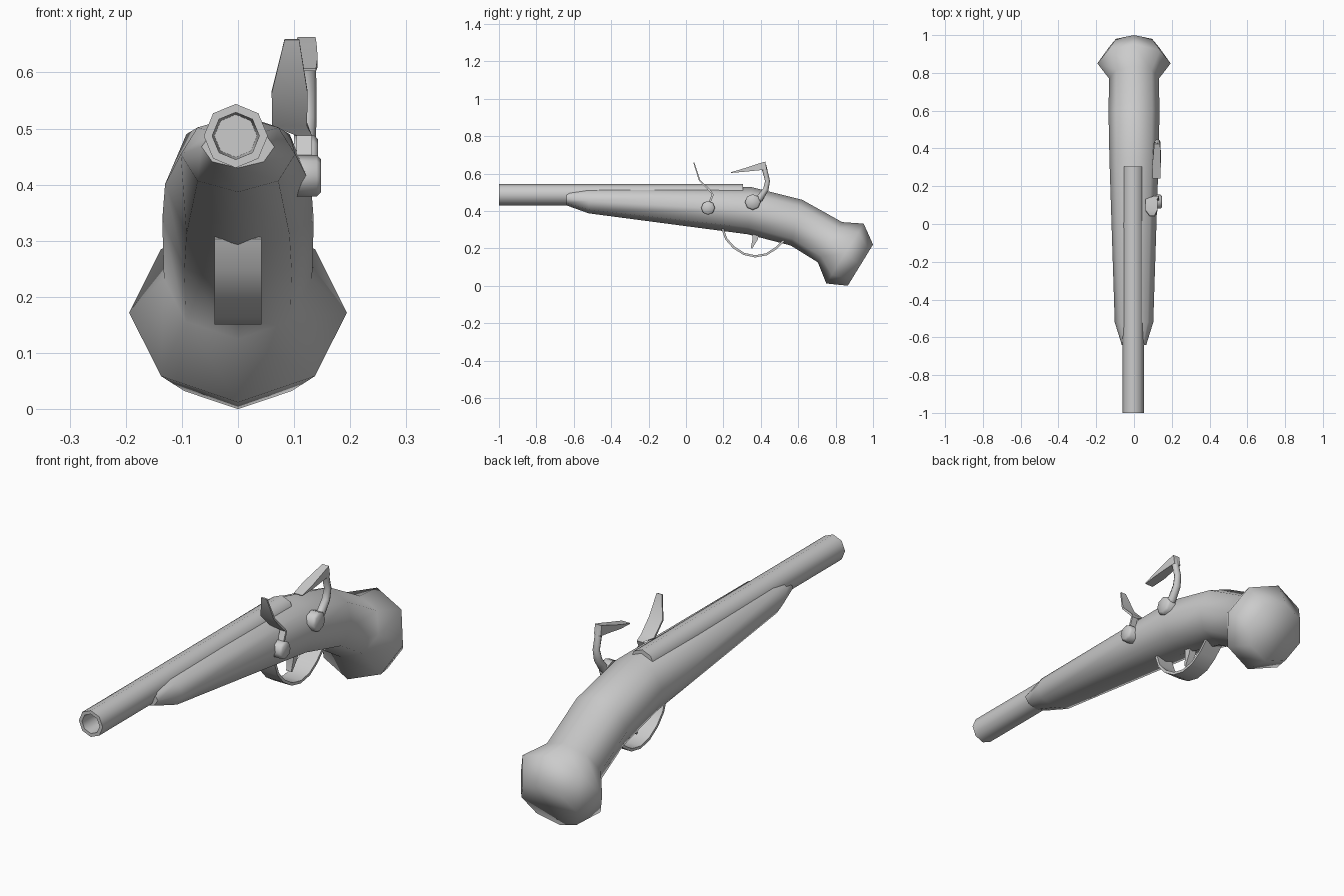
import bpy, math
from mathutils import Vector as V

if "Cube" in bpy.data.objects:
    bpy.data.objects.remove(bpy.data.objects["Cube"])


def loft(name, rings, angle=70):
    """Skin a list of equal-sized point rings and cap both ends."""
    n = len(rings[0])
    verts = [p for r in rings for p in r]
    faces = [(i * n + j, i * n + (j + 1) % n, (i + 1) * n + (j + 1) % n, (i + 1) * n + j)
             for i in range(len(rings) - 1) for j in range(n)]
    faces += [tuple(range(n))[::-1], tuple(range(len(verts) - n, len(verts)))]
    mesh = bpy.data.meshes.new(name)
    mesh.from_pydata(verts, [], faces)
    ob = bpy.data.objects.new(name, mesh)
    bpy.context.collection.objects.link(ob)
    bpy.ops.object.select_all(action='DESELECT')
    ob.select_set(True)
    bpy.context.view_layer.objects.active = ob
    bpy.ops.object.mode_set(mode='EDIT')
    bpy.ops.mesh.select_all(action='SELECT')
    bpy.ops.mesh.normals_make_consistent(inside=False)
    bpy.ops.object.mode_set(mode='OBJECT')
    bpy.ops.object.shade_smooth_by_angle(angle=math.radians(angle))
    return ob


def ring(c, u, v, n=8, turn=0.0):
    return [c + u * math.cos(a) + v * math.sin(a)
            for a in (turn + math.tau * k / n for k in range(n))]


def bar(name, path, n=4, angle=40):
    """Sweep along (x, y, z, half width in x, half thickness)."""
    pts = [V(p[:3]) for p in path]
    rings = []
    for i, p in enumerate(path):
        t = pts[min(i + 1, len(pts) - 1)] - pts[max(i - 1, 0)]
        nrm = V((0, -t.z, t.y)).normalized()
        k = math.sqrt(2) if n == 4 else 1
        rings.append(ring(pts[i], V((p[3] * k, 0, 0)), nrm * p[4] * k, n,
                          math.pi / 4 if n == 4 else 0))
    return loft(name, rings, angle)


# Stock with grip and pommel: top (y, z), bottom (y, z), half width
sections = [(-.64, .505, -.64, .43, .065), (-.52, .522, -.52, .387, .102),
            (.35, .527, .33, .275, .130), (.62, .46, .56, .215, .135),
            (.835, .34, .705, .125, .132), (.95, .332, .75, .012, .194),
            (1.0, .22, .865, 0, .135)]
loft("stock", [ring(V((0, (a + c) / 2, (b + d) / 2)), V((w, 0, 0)),
                    V((0, (a - c) / 2, (b - d) / 2)))
               for a, b, c, d, w in sections])

# Barrel with open bore
loft("barrel", [ring(V((-.004, y, .487)), V((r, 0, 0)), V((0, 0, r)))
                for y, r in [(.305, .057), (-1, .057), (-1, .042), (-.85, .038)]], 60)

# Trigger guard and trigger
bar("trigger_guard", [(0, y, z, .042, .006) for y, z in
                      [(.195, .305), (.215, .25), (.255, .205), (.31, .17), (.37, .157),
                       (.43, .168), (.48, .20), (.53, .25)]])
bar("trigger", [(0, .375, .30, .018, .022), (0, .37, .25, .016, .014), (0, .35, .20, .012, .004)])

# Pivots of the lock
for name, x0, x1, y, z, r in [("frizzen_pivot", .10, .148, .118, .416, .037),
                              ("hammer_pivot", .10, .143, .357, .447, .042)]:
    loft(name, [ring(V((x, y, z)), V((0, s, 0)), V((0, 0, s)))
                for x, s in [(x0, r), (x1 - .008, r), (x1, r * .8)]], 50)

# Frizzen: thin stem opening into a leaf-shaped plate
bar("frizzen", [(.118, .12, .43, .014, .005), (.118, .143, .487, .014, .005),
                (.092, .128, .508, .031, .005), (.092, .072, .565, .032, .004),
                (.096, .042, .659, .013, .003)])

# Hammer arm and jaw
bar("hammer_arm", [(.12, .355, .447, .018, .026), (.12, .395, .468, .018, .019),
                   (.122, .427, .515, .018, .015), (.124, .436, .56, .016, .013),
                   (.124, .422, .615, .015, .014), (.124, .414, .645, .015, .015)], 8, 70)
bar("hammer_jaw", [(.122, .428, .642, .016, .022), (.122, .39, .635, .018, .018),
                   (.119, .31, .618, .023, .009), (.119, .24, .605, .020, .002)])
